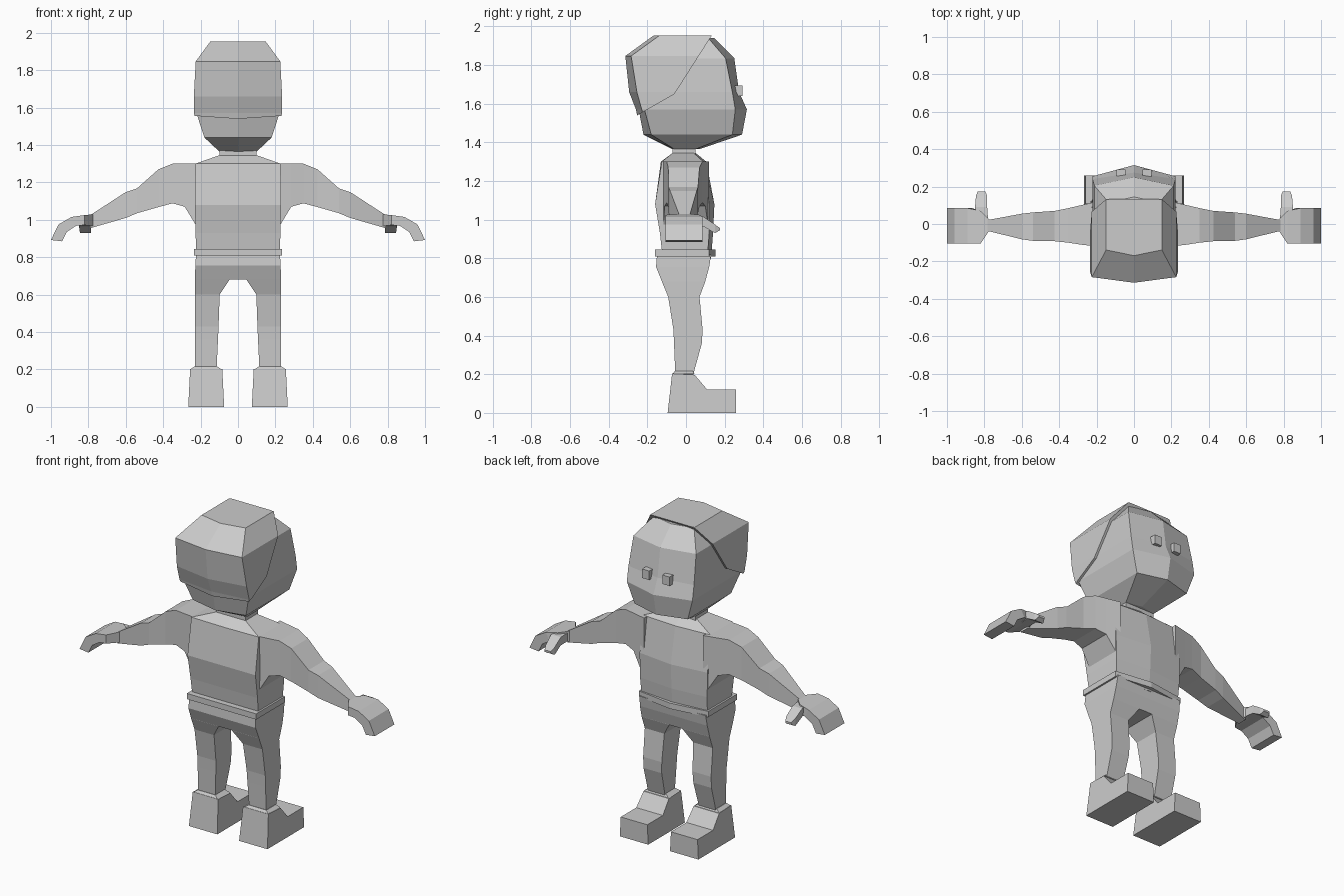
import bpy, bmesh
from mathutils import Vector

if "Cube" in bpy.data.objects:
    bpy.data.objects.remove(bpy.data.objects["Cube"])

grey = bpy.data.materials.new("plain grey")
grey.diffuse_color = (0.6, 0.6, 0.6, 1)
grey.use_nodes = True
grey.node_tree.nodes["Principled BSDF"].inputs["Base Color"].default_value = grey.diffuse_color


def finish(name, bm, mirror=False):
    bmesh.ops.recalc_face_normals(bm, faces=bm.faces)
    me = bpy.data.meshes.new(name)
    bm.to_mesh(me)
    bm.free()
    me.materials.append(grey)
    ob = bpy.data.objects.new(name, me)
    bpy.context.collection.objects.link(ob)
    if mirror:
        ob.modifiers.new("Mirror", 'MIRROR').use_mirror_merge = False
    return ob


def loft(rings):
    """Closed skin through rings of points with equal counts."""
    bm = bmesh.new()
    vs = [[bm.verts.new(p) for p in r] for r in rings]
    n = len(vs[0])
    for a, b in zip(vs, vs[1:]):
        for i in range(n):
            j = (i + 1) % n
            bm.faces.new((a[i], a[j], b[j], b[i]))
    bm.faces.new(vs[0])
    bm.faces.new(vs[-1])
    return bm


def six(z, w, fc, fm, bc, bk):
    """Level ring: half width, front corner/middle y, back corner/middle y."""
    return [(0, fm, z), (w, fc, z), (w, bc, z), (0, bk, z), (-w, bc, z), (-w, fc, z)]


def rect_z(z, x0, x1, y0, y1):
    return [(x0, y0, z), (x1, y0, z), (x1, y1, z), (x0, y1, z)]


def rect_x(x, y0, y1, z0, z1, xb=None):
    xb = x if xb is None else xb
    return [(xb, y0, z0), (xb, y1, z0), (x, y1, z1), (x, y0, z1)]


def box(x0, x1, y0, y1, z0, z1):
    return loft([rect_z(z0, x0, x1, y0, y1), rect_z(z1, x0, x1, y0, y1)])


# head
HEAD = [(1.365, .10, .05, .07, -.06, -.07), (1.44, .18, .24, .29, -.18, -.22),
        (1.57, .222, .255, .315, -.215, -.245), (1.66, .222, .24, .275, -.24, -.28),
        (1.835, .212, .205, .25, -.27, -.30), (1.94, .135, .115, .145, -.125, -.155)]
finish("head", loft([six(*r) for r in HEAD]))

# hair shell: slightly larger head trimmed by two slanted planes
rings = []
for z, w, fc, fm, bc, bk in HEAD:
    o = .014
    rings.append(six(z + (.012 if z > 1.7 else 0), w + o, fc + o, fm + o, bc - o, bk - o))
hair = loft(rings)
kink = Vector((0, -.06, 1.65))
for other in (Vector((0, .125, 1.94)), Vector((0, -.235, 1.55))):
    d = other - kink
    normal = Vector((0, d.z, -d.y))
    if normal.dot(Vector((0, -.2, 1.8)) - kink) > 0:
        normal.negate()
    cut = bmesh.ops.bisect_plane(hair, geom=hair.verts[:] + hair.edges[:] + hair.faces[:],
                                 plane_co=kink, plane_no=normal, clear_outer=True)
    rim = [e for e in cut["geom_cut"] if isinstance(e, bmesh.types.BMEdge)]
    bmesh.ops.edgeloop_fill(hair, edges=rim)
finish("hair", hair)

# eyes
finish("eyes", box(.045, .093, .24, .292, 1.64, 1.695), True)

# neck, torso and belt
finish("neck", box(-.10, .10, -.07, .05, 1.33, 1.375))
finish("torso", loft([six(*r) for r in (
    (.80, .222, .11, .13, -.12, -.12), (.93, .227, .12, .14, -.135, -.135),
    (1.08, .23, .12, .147, -.16, -.16), (1.30, .228, .09, .105, -.125, -.13),
    (1.345, .10, .04, .05, -.07, -.07))]))
finish("belt", loft([six(z, .235, .12, .153, -.16, -.16) for z in (.81, .845)]))

# arm: x, back y, front y, bottom z, top z
ARM = [(.20, -.12, .12, .93, 1.30), (.285, -.11, .10, 1.07, 1.30),
       (.35, -.10, .085, 1.088, 1.30), (.425, -.092, .07, 1.068, 1.27),
       (.54, -.09, .062, 1.035, 1.168), (.60, -.082, .055, 1.01, 1.148),
       (.79, -.035, .02, .955, 1.025)]
finish("arm", loft([rect_x(*a) for a in ARM]), True)

# curled mitten hand, rings lean with the curl (last value: bottom x)
HAND = [(.77, -.03, .02, .965, 1.03, .77), (.82, -.105, .07, .972, 1.025, .82),
        (.89, -.105, .085, .968, 1.015, .865), (.96, -.105, .085, .935, .975, .915),
        (1.0, -.105, .085, .885, .892, .94)]
finish("hand", loft([rect_x(*h) for h in HAND]), True)
THUMB = [(.02, .78, .84, .97, 1.02), (.09, .785, .85, .965, 1.015),
         (.15, .785, .845, .93, .975), (.175, .795, .835, .945, .957)]
finish("thumb", loft([[(x0, y, z0), (x1, y, z0), (x1, y, z1), (x0, y, z1)]
                      for y, x0, x1, z0, z1 in THUMB]), True)

# trouser leg including half the hips: z, inner x, outer x, back y, front y
LEG = [(.82, 0, .224, -.15, .13), (.755, 0, .228, -.155, .12),
       (.681, 0, .23, -.125, .10), (.68, .045, .23, -.125, .10),
       (.60, .098, .23, -.092, .07), (.43, .104, .23, -.065, .086),
       (.36, .107, .23, -.062, .082), (.19, .115, .23, -.055, .035)]
finish("leg", loft([rect_z(*r) for r in LEG]), True)

# shoe: side profile swept across, narrower at the top
SHOE = [(-.095, 0), (.26, 0), (.26, .12), (.11, .12), (.045, .197), (-.072, .203)]
finish("shoe", loft([[(.17 + s * (.096 - .05 * z), y, z) for y, z in SHOE] for s in (-1, 1)]), True)
finish("trouser_cuff", loft([rect_z(.20, .088, .255, -.072, .045),
                             rect_z(.216, .112, .233, -.058, .035)]), True)
